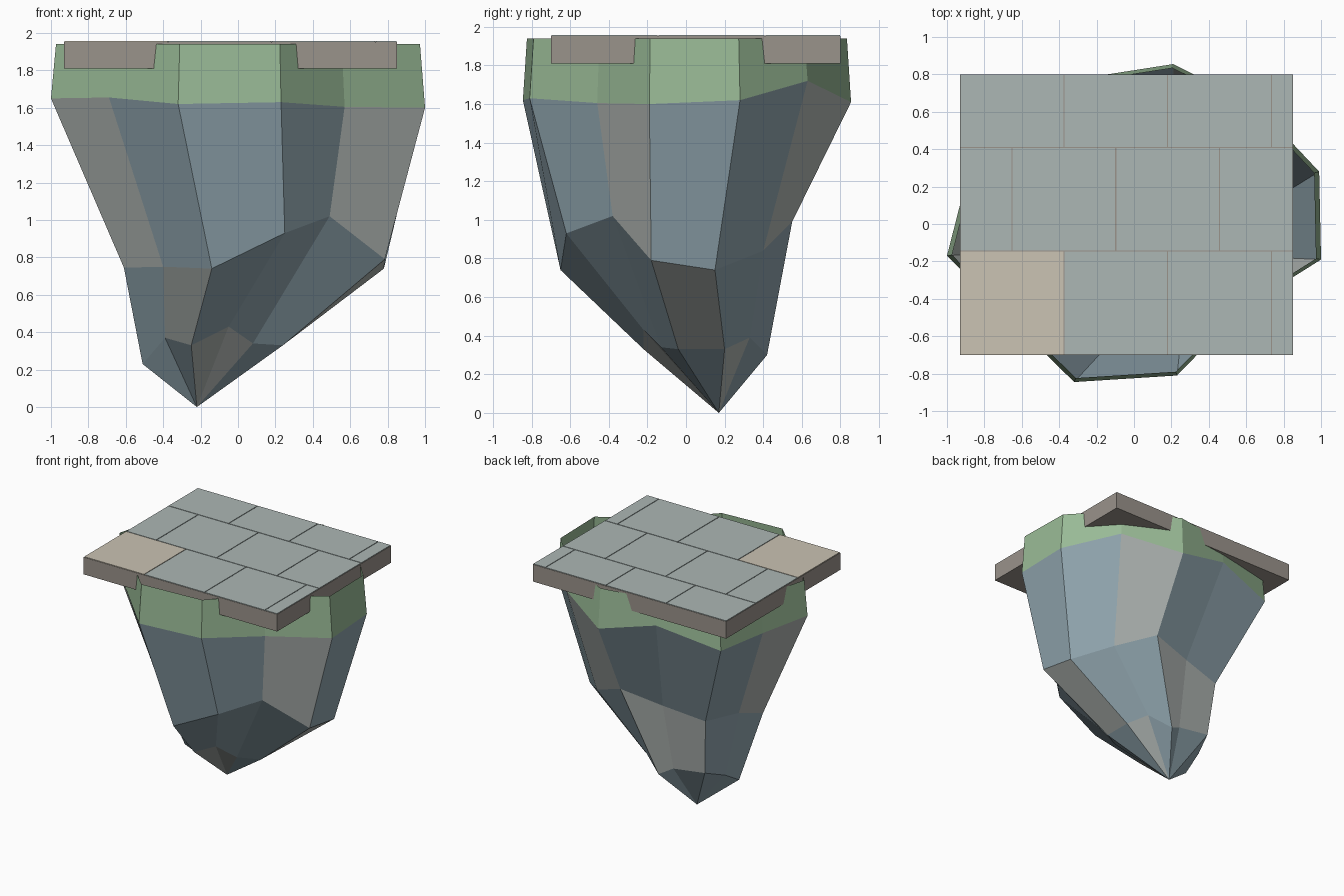
import bpy, bmesh

cube = bpy.data.objects.get("Cube")
if cube:
    bpy.data.objects.remove(cube, do_unlink=True)


def linear(channel):
    c = channel / 255
    return c / 12.92 if c <= 0.04045 else ((c + 0.055) / 1.055) ** 2.4


def make_material(name, red, green, blue):
    mat = bpy.data.materials.new(name)
    mat.use_nodes = True
    colour = (linear(red), linear(green), linear(blue), 1)
    mat.diffuse_color = colour
    shader = mat.node_tree.nodes["Principled BSDF"]
    shader.inputs["Base Color"].default_value = colour
    shader.inputs["Roughness"].default_value = 0.9
    return mat


grass = make_material("grass green", 153, 186, 150)
blue_rock = make_material("blue grey rock", 144, 165, 174)
grey_rock = make_material("pale grey rock", 176, 182, 179)
stone = make_material("brown stone", 154, 147, 139)
tile_grey = make_material("tile grey", 172, 183, 181)
tile_sand = make_material("tile sand", 203, 195, 179)


def finish(name, bm, materials):
    mesh = bpy.data.meshes.new(name)
    bm.to_mesh(mesh)
    bm.free()
    for mat in materials:
        mesh.materials.append(mat)
    obj = bpy.data.objects.new(name, mesh)
    bpy.context.collection.objects.link(obj)
    return obj


def add_box(bm, low, high):
    """Add a box between two corners and return its faces."""
    verts = bmesh.ops.create_cube(bm, size=1)["verts"]
    for v in verts:
        for axis in range(3):
            v.co[axis] = high[axis] if v.co[axis] > 0 else low[axis]
    return {face for v in verts for face in v.link_faces}


def build_rings(name, rings, materials, grey_sides=(), tip=None):
    """Join twelve-sided rings from top to bottom, open at the top.
    grey_sides gives, for each band, the sides that use the second material."""
    bm = bmesh.new()
    loops = [[bm.verts.new(p) for p in ring] for ring in rings]
    if tip:
        loops.append([bm.verts.new(tip)] * len(loops[0]))
    for band, (upper, lower) in enumerate(zip(loops, loops[1:])):
        for side in range(len(upper)):
            following = (side + 1) % len(upper)
            corners = [upper[following], upper[side], lower[side]]
            if lower[side] is not lower[following]:
                corners.append(lower[following])
            face = bm.faces.new(corners)
            if grey_sides and side in grey_sides[band]:
                face.material_index = 1
    return finish(name, bm, materials)


# Ring outlines, starting at the front and going round past +x
shoulder = [(-.32, -.845, 1.62), (.23, -.81, 1.63), (.57, -.46, 1.605),
            (1, -.19, 1.6), (.99, .28, 1.62), (.66, .63, 1.72),
            (.21, .855, 1.61), (-.27, .78, 1.735), (-.79, .67, 1.62),
            (-.89, .26, 1.64), (-1, -.17, 1.65), (-.69, -.48, 1.655)]
waist = [(-.14, -.65, .74), (.25, -.62, .93), (.49, -.38, 1.02),
         (.785, -.18, .79), (.78, .15, .74), (.54, .4, .84),
         (.22, .55, .99), (-.13, .49, .92), (-.48, .43, .86),
         (-.55, .09, .82), (-.61, -.14, .745), (-.4, -.37, .75)]
base = [(-.25, -.22, .33), (-.05, -.22, .43), (.08, -.13, .34),
        (.24, -.04, .33), (.24, .2, .33), (.13, .33, .39),
        (-.04, .42, .3), (-.15, .38, .36), (-.44, .38, .4),
        (-.5, .2, .33), (-.51, .03, .23), (-.39, -.07, .37)]
rim = [(x * .973, y * .975, 1.94) for x, y, z in shoulder]

# Grass band and hanging rock
build_rings("grass_band", [rim, shoulder], [grass])
build_rings("hanging_rock", [shoulder, waist, base], [blue_rock, grey_rock],
            grey_sides=[(2, 5, 9, 10), (3, 6, 7, 11), (0, 1, 4)],
            tip=(-.22, .17, 0))

# Stone slab
LEFT, RIGHT, FRONT, BACK = -.93, .85, -.70, .80
SLAB_TOP, TILE_TOP = 1.952, 1.957
bm = bmesh.new()
add_box(bm, (LEFT, FRONT, 1.81), (RIGHT, BACK, SLAB_TOP))
finish("stone_slab", bm, [stone])

# Paving tiles in a running bond, cut off at the slab edges
TILE, GAP = .555, .003
bm = bmesh.new()
for row in range(3):
    y = FRONT + row * TILE
    start = LEFT - (TILE / 2 if row % 2 else 0)
    for column in range(5):
        x = start + column * TILE
        x_low, x_high = max(x, LEFT), min(x + TILE, RIGHT)
        if x_high - x_low < GAP * 3:
            continue
        faces = add_box(bm, (x_low + GAP, y + GAP, SLAB_TOP),
                        (x_high - GAP, min(y + TILE, BACK) - GAP, TILE_TOP))
        if row == 0 and column == 0:
            for face in faces:
                face.material_index = 1
finish("paving_tiles", bm, [tile_grey, tile_sand])
